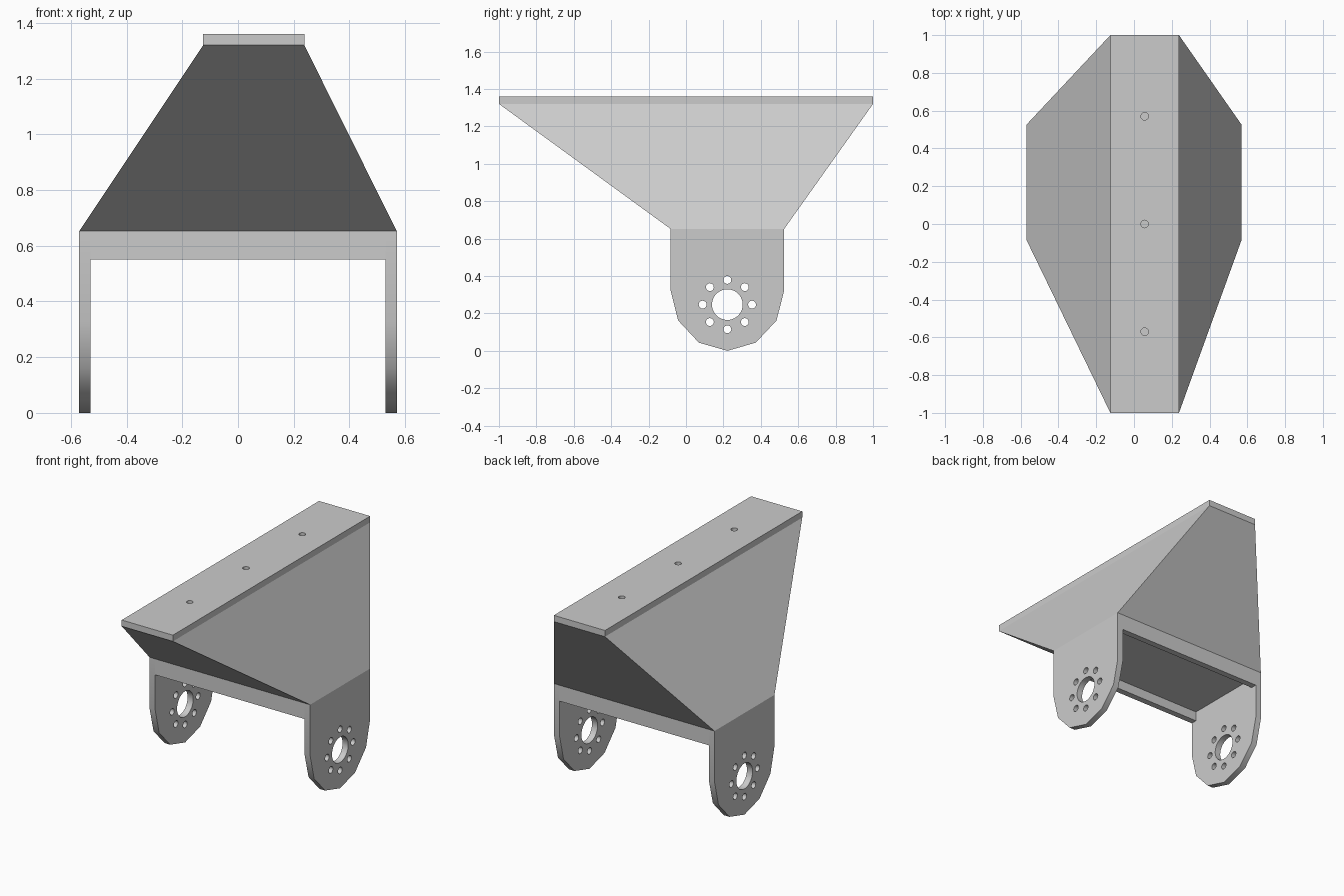
import bpy, bmesh
from math import sin, cos, pi, radians
from mathutils import Matrix

cube = bpy.data.objects.get("Cube")
if cube:
    bpy.data.objects.remove(cube, do_unlink=True)

grey = bpy.data.materials.new("plain grey")
grey.use_nodes = True
COLOUR = (0.6, 0.6, 0.6, 1)
grey.diffuse_color = COLOUR
grey.node_tree.nodes["Principled BSDF"].inputs["Base Color"].default_value = COLOUR

# Shared dimensions
HALF_X, BACK, FRONT, WALL = 0.57, 0.525, -0.083, 0.04
RAIL_Z, DECK_Z, PLATE_Z, TOP_Z = 0.55, 0.652, 1.32, 1.36
LEFT_TOP, RIGHT_TOP = -0.125, 0.238
MID_Y = (BACK + FRONT) / 2
RADIUS = (BACK - FRONT) / 2


def finish(name, bm, smooth=False):
    bmesh.ops.recalc_face_normals(bm, faces=bm.faces)
    mesh = bpy.data.meshes.new(name)
    bm.to_mesh(mesh)
    bm.free()
    obj = bpy.data.objects.new(name, mesh)
    bpy.context.collection.objects.link(obj)
    mesh.materials.append(grey)
    if smooth:
        bpy.ops.object.select_all(action='DESELECT')
        obj.select_set(True)
        bpy.context.view_layer.objects.active = obj
        bpy.ops.object.shade_smooth_by_angle(angle=radians(35))
    return obj


def loft(name, lower, upper):
    """Closed solid between two point rings."""
    bm = bmesh.new()
    a = [bm.verts.new(p) for p in lower]
    b = [bm.verts.new(p) for p in upper]
    bm.faces.new(a)
    bm.faces.new(b)
    for i in range(len(a)):
        j = (i + 1) % len(a)
        bm.faces.new((a[i], a[j], b[j], b[i]))
    return finish(name, bm)


def rect(x0, x1, y0, y1, z):
    return [(x0, y0, z), (x1, y0, z), (x1, y1, z), (x0, y1, z)]


def box(name, x0, x1, y0, y1, z0, z1):
    return loft(name, rect(x0, x1, y0, y1, z0), rect(x0, x1, y0, y1, z1))


def drill(obj, holes, depth, axis):
    """Cut round holes, each given as (centre, radius, sides)."""
    bm = bmesh.new()
    turn = Matrix.Rotation(pi / 2, 4, 'Y') if axis == 'X' else Matrix()
    for centre, r, sides in holes:
        bmesh.ops.create_cone(bm, cap_ends=True, segments=sides, radius1=r,
                              radius2=r, depth=depth,
                              matrix=Matrix.Translation(centre) @ turn)
    cutter = finish(obj.name + "_cutter", bm)
    mod = obj.modifiers.new("holes", 'BOOLEAN')
    mod.object, mod.solver = cutter, 'EXACT'
    bpy.context.view_layer.update()
    graph = bpy.context.evaluated_depsgraph_get()
    mesh = bpy.data.meshes.new_from_object(obj.evaluated_get(graph))
    obj.modifiers.clear()
    obj.data = mesh
    bpy.data.objects.remove(cutter, do_unlink=True)
    bpy.ops.object.select_all(action='DESELECT')
    obj.select_set(True)
    bpy.context.view_layer.objects.active = obj
    bpy.ops.object.shade_smooth_by_angle(angle=radians(35))


# Tapered body spreading from the deck to the long top plate
loft("tapered_body", rect(-HALF_X, HALF_X, FRONT, BACK, DECK_Z),
     rect(LEFT_TOP, RIGHT_TOP, -1, 1, PLATE_Z))

# Top plate with three screw holes
plate = box("top_plate", LEFT_TOP, RIGHT_TOP, -1, 1, PLATE_Z, TOP_Z)
mid_x = (LEFT_TOP + RIGHT_TOP) / 2
drill(plate, [((mid_x, y, TOP_Z), 0.02, 24) for y in (-0.57, 0, 0.57)],
      2.2 * (TOP_Z - PLATE_Z), 'Z')

# Shallow recessed deck and its two rails
inner = HALF_X - WALL
box("deck", -inner, inner, FRONT + WALL, BACK - WALL, DECK_Z - WALL, DECK_Z)
box("front_rail", -inner, inner, FRONT, FRONT + WALL, RAIL_Z, DECK_Z)
box("back_rail", -inner, inner, BACK - WALL, BACK, RAIL_Z, DECK_Z)

# Rounded side legs with a bearing hole and a ring of bolt holes
arc = [(MID_Y - RADIUS * cos(i * pi / 6), 0.325 * (1 - sin(i * pi / 6)))
       for i in range(7)]
outline = [(FRONT, DECK_Z)] + arc + [(BACK, DECK_Z)]
HUB_Z = 0.247
for side, name in ((1, "left_leg"), (-1, "right_leg")):
    leg = loft(name, [(side * inner, y, z) for y, z in outline],
               [(side * HALF_X, y, z) for y, z in outline])
    x = side * (HALF_X - WALL / 2)
    holes = [((x, MID_Y, HUB_Z), 0.082, 40)]
    holes += [((x, MID_Y + 0.132 * cos(i * pi / 4), HUB_Z + 0.132 * sin(i * pi / 4)),
               0.021, 20) for i in range(8)]
    drill(leg, holes, 3 * WALL, 'X')
